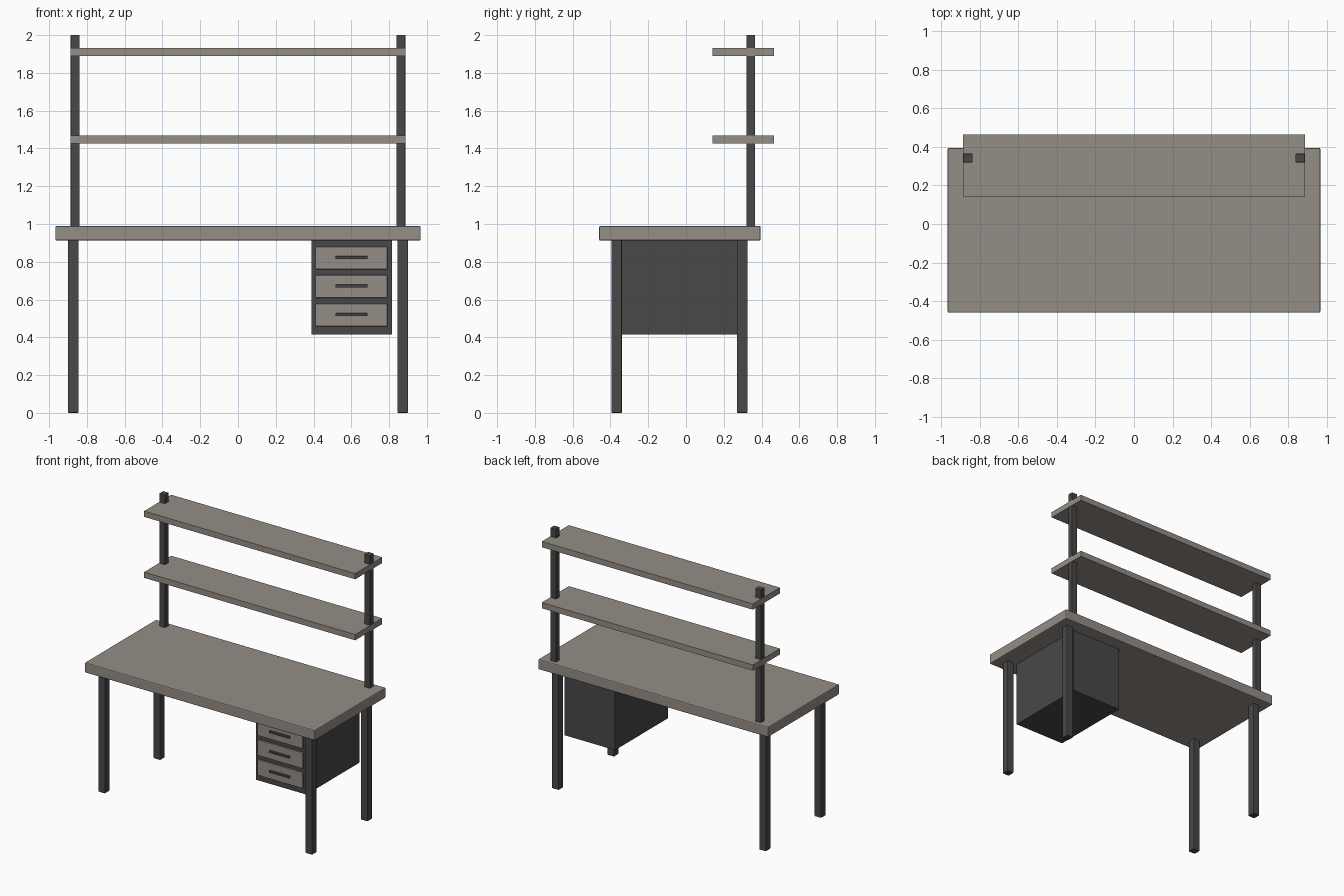
import bpy
import bmesh
from mathutils import Vector

cube = bpy.data.objects.get("Cube")
if cube:
    bpy.data.objects.remove(cube, do_unlink=True)


def make_material(name, rgb):
    mat = bpy.data.materials.new(name)
    mat.use_nodes = True
    colour = (*rgb, 1.0)
    mat.diffuse_color = colour
    mat.node_tree.nodes["Principled BSDF"].inputs["Base Color"].default_value = colour
    return mat


wood = make_material("grey_brown_wood", (0.30, 0.27, 0.245))
metal = make_material("dark_grey_metal", (0.065, 0.065, 0.065))


def box(name, low, high, mat, bevel=0.0):
    """Box between two corners, with optional bevelled edges."""
    low, high = Vector(low), Vector(high)
    centre, size = (low + high) / 2, high - low
    bm = bmesh.new()
    bmesh.ops.create_cube(bm, size=1)
    bmesh.ops.scale(bm, vec=size, verts=bm.verts)
    mesh = bpy.data.meshes.new(name)
    bm.to_mesh(mesh)
    bm.free()
    mesh.materials.append(mat)
    obj = bpy.data.objects.new(name, mesh)
    obj.location = centre
    bpy.context.collection.objects.link(obj)
    if bevel:
        mod = obj.modifiers.new("edge_bevel", "BEVEL")
        mod.width = bevel
        mod.segments = 2
    return obj


# Desktop
box("desktop", (-0.967, -0.46, 0.912), (0.967, 0.395, 0.99), wood, 0.007)

# Four legs and two shelf posts, mirrored left and right
for side, label in ((-1, "right"), (1, "left")):
    for place, y in (("front", -0.367), ("back", 0.298)):
        x = side * 0.872
        box(f"{place}_{label}_leg", (x - 0.028, y - 0.028, 0),
            (x + 0.028, y + 0.028, 0.915), metal, 0.004)
    x = side * 0.862
    box(f"{label}_shelf_post", (x - 0.0235, 0.32, 0.985),
        (x + 0.0235, 0.365, 2.0), metal, 0.002)

# Shelves
for label, z in (("lower", 1.425), ("upper", 1.889)):
    box(f"{label}_shelf", (-0.888, 0.14, z), (0.888, 0.465, z + 0.044), wood)

# Drawer cabinet
box("drawer_cabinet", (0.389, -0.34, 0.415), (0.814, 0.297, 0.915), metal)

# Drawers with bar handles
for i, label in enumerate(("bottom", "middle", "top")):
    z = 0.518 + i * 0.151
    box(f"{label}_drawer", (0.41, -0.352, z - 0.06),
        (0.791, -0.33, z + 0.06), wood, 0.004)
    box(f"{label}_drawer_handle", (0.516, -0.367, z - 0.006),
        (0.686, -0.348, z + 0.01), metal, 0.003)
